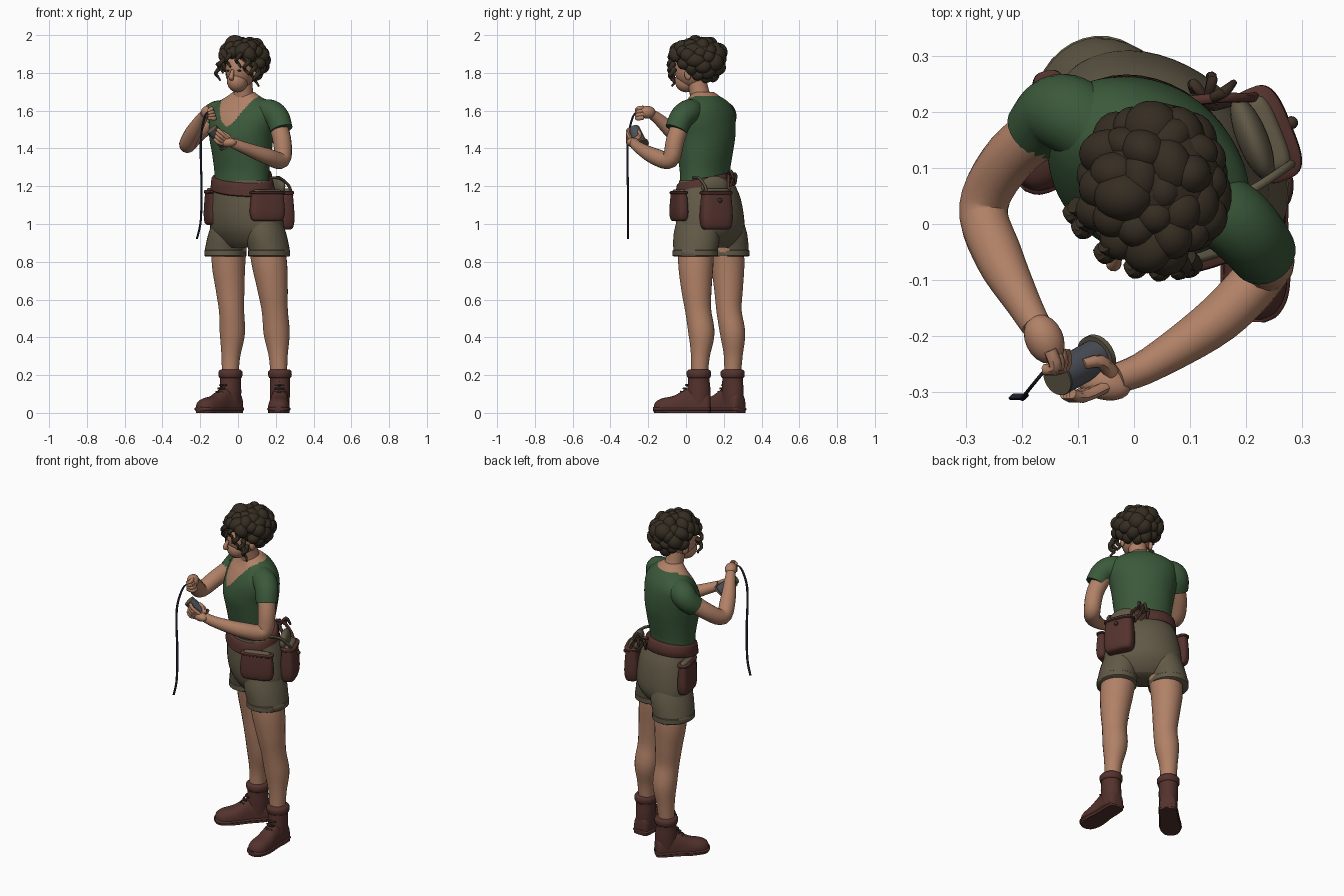
import bpy, bmesh, math, random
from mathutils import Vector, Matrix

if "Cube" in bpy.data.objects:
    bpy.data.objects.remove(bpy.data.objects["Cube"])

random.seed(4)

def material(name, c):
    m = bpy.data.materials.new(name)
    m.diffuse_color = (*c, 1)
    m.use_nodes = True
    m.node_tree.nodes["Principled BSDF"].inputs["Base Color"].default_value = m.diffuse_color
    return m

SKIN = material("skin", (.44, .22, .135))
GREEN = material("green cloth", (.043, .1, .043))
OLIVE = material("olive cloth", (.12, .1, .062))
LEATHER = material("brown leather", (.088, .032, .026))
HAIR = material("dark brown hair", (.036, .026, .016))
DARK = material("dark strap", (.05, .03, .02))
TIN = material("grey tin", (.075, .083, .1))
NAVY = material("navy strip", (.017, .019, .032))

# ---------- helpers ----------
def finish(name, bm, *mats):
    bmesh.ops.recalc_face_normals(bm, faces=bm.faces)
    me = bpy.data.meshes.new(name)
    bm.to_mesh(me)
    bm.free()
    for m in mats:
        me.materials.append(m)
    ob = bpy.data.objects.new(name, me)
    bpy.context.collection.objects.link(ob)
    bpy.ops.object.select_all(action='DESELECT')
    ob.select_set(True)
    bpy.context.view_layer.objects.active = ob
    bpy.ops.object.shade_smooth_by_angle(angle=math.radians(45))
    return ob

def spline(rows, k):
    """Catmull-Rom interpolation of equal-length number rows."""
    out = []
    for i in range(len(rows) - 1):
        q = [rows[max(i - 1, 0)], rows[i], rows[i + 1], rows[min(i + 2, len(rows) - 1)]]
        for j in range(k):
            t = j / k
            out.append([.5 * (2 * b + (c - a) * t + (2 * a - 5 * b + 4 * c - d) * t * t
                              + (3 * b - a - 3 * c + d) * t ** 3) for a, b, c, d in zip(*q)])
    return out + [list(rows[-1])]

def oval(c, u, v, a, b, n, p=1):
    s = lambda x: math.copysign(abs(x) ** p, x)
    ang = [2 * math.pi * i / n for i in range(n)]
    return [Vector(c) + u * (a * s(math.cos(t))) + v * (b * s(math.sin(t))) for t in ang]

def skin_loops(name, loops, *mats, rule=None):
    bm = bmesh.new()
    vs = [[bm.verts.new(p) for p in l] for l in loops]
    n = len(loops[0])
    for r, q in zip(vs, vs[1:]):
        for i in range(n):
            bm.faces.new((r[i], r[(i + 1) % n], q[(i + 1) % n], q[i]))
    bm.faces.new(vs[0])
    bm.faces.new(vs[-1])
    if rule:
        for f in bm.faces:
            f.material_index = rule(f.calc_center_median())
    return finish(name, bm, *mats)

def axes(deg):
    """Side and forward directions of a body part turned by deg."""
    a = math.radians(deg)
    return Vector((math.cos(a), -math.sin(a), 0)), Vector((-math.sin(a), -math.cos(a), 0))

def stack(name, rows, yaw, *mats, n=32, k=5, p=1, rule=None, tilt=None):
    """Horizontal ovals: rows of x, y, z, half width, half depth."""
    u, f = axes(yaw)
    loops = [oval(r[:3], u, f, r[3], r[4], n, p) for r in spline(rows, k)]
    if tilt:
        for l in loops:
            for v in l:
                v.z += tilt(v)
    return skin_loops(name, loops, *mats, rule=rule)

def tube(name, rows, mat, n=16, k=5):
    """Round tube: rows of x, y, z, radius."""
    rows = spline(rows, k)
    P = [Vector(r[:3]) for r in rows]
    loops, u = [], Vector((.31, .52, .79))
    for i, r in enumerate(rows):
        t = (P[min(i + 1, len(P) - 1)] - P[max(i - 1, 0)]).normalized()
        u = (u - t * u.dot(t)).normalized()
        loops.append(oval(P[i], u, t.cross(u), r[3], r[3], n))
    return skin_loops(name, loops, mat)

def ball(name, c, size, mat, yaw=0, sub=3):
    bm = bmesh.new()
    bmesh.ops.create_icosphere(bm, subdivisions=sub, radius=1, matrix=Matrix.Translation(c)
        @ Matrix.Rotation(math.radians(-yaw), 4, 'Z') @ Matrix.Diagonal((*size, 1)))
    return finish(name, bm, mat)

# ---------- shirt with open neckline ----------
U, F = axes(34)
def neckline(c):
    d = c - Vector((.022, .1, 0))
    scoop = d.dot(F) > 0 and c.z > 1.515 and abs(d.dot(U)) < .108 * ((c.z - 1.515) / .16) ** .6
    return int(c.z > 1.678 or scoop)
stack("shirt", [(.02, .1, 1.2, .155, .12), (.02, .1, 1.28, .155, .122), (.02, .1, 1.37, .165, .138),
      (.018, .1, 1.46, .178, .152), (.025, .103, 1.54, .192, .143), (.03, .108, 1.6, .19, .122),
      (.03, .11, 1.645, .15, .095), (.03, .1, 1.677, .092, .072), (.03, .09, 1.7, .055, .055)],
      34, GREEN, SKIN, n=140, k=12, rule=neckline)
tube("left_sleeve", [(.12, .045, 1.595, .066), (.175, .01, 1.59, .067), (.21, -.025, 1.56, .064), (.23, -.052, 1.5, .06)], GREEN, 24)
tube("right_sleeve", [(-.06, .16, 1.59, .068), (-.115, .195, 1.58, .07), (-.145, .195, 1.55, .066), (-.175, .165, 1.51, .058)], GREEN, 24)

# ---------- neck and head ----------
tube("neck", [(.03, .09, 1.62, .062), (.028, .07, 1.7, .052), (.02, .05, 1.79, .052)], SKIN)
HU, HF = axes(26)
ball("head", (.015, .03, 1.82), (.078, .095, .1), SKIN, 26)
ball("jaw", (-.003, -.0, 1.757), (.055, .06, .06), SKIN, 26)
tube("nose", [(-.028, -.055, 1.815, .008), (-.034, -.068, 1.79, .012), (-.036, -.07, 1.775, .014), (-.03, -.058, 1.765, .008)], SKIN, 10)
for s, side in ((-1, "right"), (1, "left")):
    e = Vector((.015, .03, 1.812)) + HF * .084 + HU * s * .032
    ball(side + "_eye", e, (.012, .008, .005), HAIR, 26, 2)
    ball(side + "_ear", Vector((.02, .045, 1.79)) + HU * s * .08, (.012, .02, .03), SKIN, 26, 2)

# ---------- curly hair ----------
HC = Vector((.035, .06, 1.882))
bm = bmesh.new()
bmesh.ops.create_icosphere(bm, subdivisions=3, radius=1,
    matrix=Matrix.Translation(HC + Vector((.005, .015, 0))) @ Matrix.Diagonal((.12, .128, .1, 1)))
N = 62
for i in range(N):
    z = 1 - 2 * (i + .5) / N
    t, w = i * 2.39996, math.sqrt(1 - z * z)
    d = Vector((w * math.cos(t), w * math.sin(t), z))
    if (d.dot(HF) > .5 and z < .1) or (z < -.65 and d.dot(HF) > -.25):
        continue
    c = HC + Vector((d.x * .1, d.y * .118, d.z * (.074 if z > 0 else .115)))
    r = random.uniform(.036, .054)
    sc = Matrix.Diagonal((*[r * random.uniform(.75, 1.1) for _ in range(3)], 1))
    rot = Matrix.Rotation(random.uniform(0, 3), 4, random.choice('XYZ'))
    bmesh.ops.create_icosphere(bm, subdivisions=3, radius=1, matrix=Matrix.Translation(c) @ rot @ sc)
finish("hair", bm, HAIR)
# loose curls around the head
for i, (a, z) in enumerate([(-.11, 1.8), (-.085, 1.84), (.07, 1.83), (.115, 1.77), (.1, 1.8), (-.03, 1.87), (.03, 1.87)]):
    c = Vector((.02, .03, z)) + HU * a + HF * (.105 - 3.5 * a * a)
    tube("loose_curl_%d" % i, [(c.x + .012 * math.sin(j * 1.6), c.y + .012 * math.cos(j * 1.6), z + .05 - j * .018,
                                .016 - j * .0022) for j in range(6)], HAIR, 8, 3)

# ---------- arms and hands ----------
tube("left_arm", [(.19, -.01, 1.58, .05), (.232, -.055, 1.45, .049), (.23, -.085, 1.34, .046), (.15, -.17, 1.36, .043),
                  (.03, -.25, 1.405, .031), (-.03, -.275, 1.43, .027)], SKIN)
tube("right_arm", [(-.13, .19, 1.56, .05), (-.22, .12, 1.475, .047), (-.268, .03, 1.42, .044), (-.24, -.06, 1.48, .043),
                   (-.195, -.145, 1.555, .031), (-.175, -.18, 1.58, .027)], SKIN)
ball("left_palm", (-.055, -.283, 1.432), (.05, .03, .026), SKIN, 15)
ball("right_palm", (-.16, -.205, 1.592), (.034, .046, .034), SKIN, -25)
for i in range(4):
    o = i * .017
    tube("left_finger_%d" % i, [(-.075 + o * .5, -.29, 1.422 + o * .5, .011), (-.105 + o * .3, -.308, 1.432 + o, .011),
         (-.125 + o * .3, -.303, 1.452 + o, .009)], SKIN, 8, 3)
    tube("right_finger_%d" % i, [(-.15 + o * .5, -.225, 1.615 - o, .012), (-.14 + o * .3, -.255, 1.61 - o, .012),
         (-.16, -.26, 1.598 - o * .7, .01)], SKIN, 8, 3)
tube("left_thumb", [(-.04, -.265, 1.445, .014), (-.06, -.245, 1.47, .012), (-.09, -.25, 1.49, .009)], SKIN, 8, 3)

# ---------- tin and the hanging strip ----------
A, B = Vector((-.135, -.275, 1.5)), Vector((-.07, -.238, 1.425))
def can(name, s, e, r, mat):
    a, b = A.lerp(B, s), A.lerp(B, e)
    tube(name, [(*a, r), (*b, r)], mat, 24, 1)
can("tin", 0, 1, .032, TIN)
can("tin_top", -.03, .03, .031, OLIVE)
can("tin_lid", 1, 1.1, .04, OLIVE)
S = spline([(-.15, -.25, 1.6), (-.175, -.28, 1.57), (-.195, -.305, 1.47), (-.197, -.31, 1.35), (-.193, -.308, 1.2),
            (-.197, -.308, 1.02), (-.218, -.308, .92)], 6)
skin_loops("hanging_strip", [oval(p, Vector((.7, .7, 0)), Vector((-.7, .7, 0)), .0065, .003, 8, .5) for p in S], NAVY)

# ---------- shorts and belt ----------
stack("shorts_hips", [(.025, .105, 1.23, .165, .125), (.035, .118, 1.15, .19, .15), (.042, .125, 1.05, .21, .16),
      (.048, .13, .97, .215, .15), (.05, .13, .91, .19, .115), (.05, .13, .875, .14, .08)], 38, OLIVE, n=48)
for side, a, b in (("left", (.12, .065), (.165, .05)), ("right", (-.02, .185), (-.067, .215))):
    m = [(p + q) / 2 for p, q in zip(a, b)]
    stack(side + "_short_leg", [(*a, 1.1, .08, .09), (*m, .96, .108, .123), (*b, .86, .108, .119), (*b, .832, .109, .12)], 20, OLIVE)
    stack(side + "_short_cuff", [(*b, .828, .106, .117), (*b, .832, .11, .122), (*b, .86, .11, .122), (*b, .864, .106, .117)],
          20, OLIVE, k=1)
tilt = lambda v: .2 * (v.y - .1)
stack("belt", [(.025, .105, 1.175, .172, .135), (.025, .105, 1.18, .184, .146), (.023, .105, 1.235, .176, .138),
      (.022, .105, 1.245, .164, .127)], 38, LEATHER, n=40, k=2, tilt=tilt)

# ---------- pouches ----------
def pouch(name, x, y, top, bottom, w, d, yaw):
    h = top - bottom
    row = lambda t, s, e: (x, y, bottom + h * t, w * s, d * e)
    stack(name, [row(0, .72, .5), row(.06, .9, .85), row(.3, 1.0, 1.0), row(.7, .96, .9), row(1, .9, .75)], yaw, LEATHER, n=40, k=3, p=.6)
    stack(name + "_rim", [row(.93, .93, .85), row(.95, 1, .95), row(1, 1, .95), row(1.03, .92, .8)], yaw, LEATHER, n=40, k=1, p=.6)
    stack(name + "_lining", [row(.95, .85, .65), row(1.06, .78, .5), row(1.09, .6, .3)], yaw, OLIVE, n=24, k=2, p=.6)
pouch("left_front_pouch", .155, -.038, 1.17, 1.015, .095, .034, -18)
pouch("right_pouch", -.138, .185, 1.175, .995, .09, .035, 78)
pouch("back_bag", .238, .16, 1.17, .97, .088, .046, -112)

# bag lid, straps and knot
bag_side, bag_out = axes(-112)
bc = Vector((.225, .158, 1.175))
ball("bag_lid", bc - bag_out * .015 + Vector((0, 0, .025)), (.08, .028, .055), OLIVE, -112)
ball("bag_button", bc + bag_out * .06 + Vector((0, 0, -.05)), (.012, .012, .012), DARK, -112, 2)
tube("bag_strap_front", [(.17, .04, 1.245, .008), (.225, .07, 1.24, .008), (.27, .1, 1.2, .008), (.285, .11, 1.15, .008)], OLIVE, 8)
tube("bag_strap_back", [(.1, .22, 1.26, .009), (.16, .225, 1.25, .009), (.205, .225, 1.2, .009), (.225, .23, 1.13, .009)], LEATHER, 8)
for i in range(5):
    a = i * 1.256
    tube("knot_loop_%d" % i, [(.13, .22, 1.24, .008), (.13 + .03 * math.cos(a), .235 + .025 * math.sin(a), 1.28 - .015 * i, .01),
         (.145 + .04 * math.cos(a + .6), .235 + .03 * math.sin(a + .6), 1.24 - .02 * i, .006)], DARK, 8, 4)

# ---------- legs and boots ----------
tube("left_leg", [(.14, .055, .95, .092), (.165, .052, .8, .094), (.183, .055, .66, .081), (.195, .065, .54, .069),
                  (.205, .082, .42, .069), (.213, .076, .3, .05), (.216, .07, .18, .043)], SKIN, 24)
tube("right_leg", [(-.04, .205, .95, .092), (-.05, .22, .8, .09), (-.042, .225, .66, .077), (-.034, .228, .54, .067),
                   (-.03, .247, .42, .067), (-.038, .25, .3, .05), (-.042, .245, .18, .043)], SKIN, 24)

def boot(side, x, y, yaw):
    u, f = axes(yaw)
    o = Vector((x, y, 0))
    def foot(name, grow, rows, mat):
        loops = []
        for s, w, h in spline(rows, 4):
            l = oval(o + f * s + Vector((0, 0, .02)), u, Vector((0, 0, 1)), w + grow, h, 28, .8)
            for v in l:
                v.z = max(v.z, 0)
            loops.append(l)
        skin_loops(side + name, loops, mat)
    rows = [(-.062, .025, .06), (-.05, .045, .09), (0, .05, .12), (.06, .05, .11), (.13, .057, .072), (.19, .055, .058), (.225, .038, .042), (.238, .015, .02)]
    foot("_boot", 0, rows, LEATHER)
    foot("_boot_sole", .005, [(s * 1.02, w, .012) for s, w, h in rows], LEATHER)
    stack(side + "_boot_shaft", [(x, y, .04, .05, .058), (x, y, .11, .053, .062), (x, y, .17, .053, .057), (x, y, .21, .055, .056)],
          yaw, LEATHER)
    stack(side + "_boot_cuff", [(x, y, .185, .055, .057), (x, y, .192, .061, .063), (x, y, .218, .062, .065), (x, y, .23, .05, .052)],
          yaw, LEATHER, k=2)
    for i in range(4):  # laces
        c = o + f * (.052 + .014 * i) + Vector((0, 0, .165 - .018 * i))
        a, b = c - u * .025, c + u * .025
        tube(side + "_lace_%d" % i, [(*(a - f * .012), .005), (*c, .007), (*(b - f * .012), .005)], DARK, 6, 3)

boot("left", .222, .068, 2)
boot("right", -.04, .247, 44)
